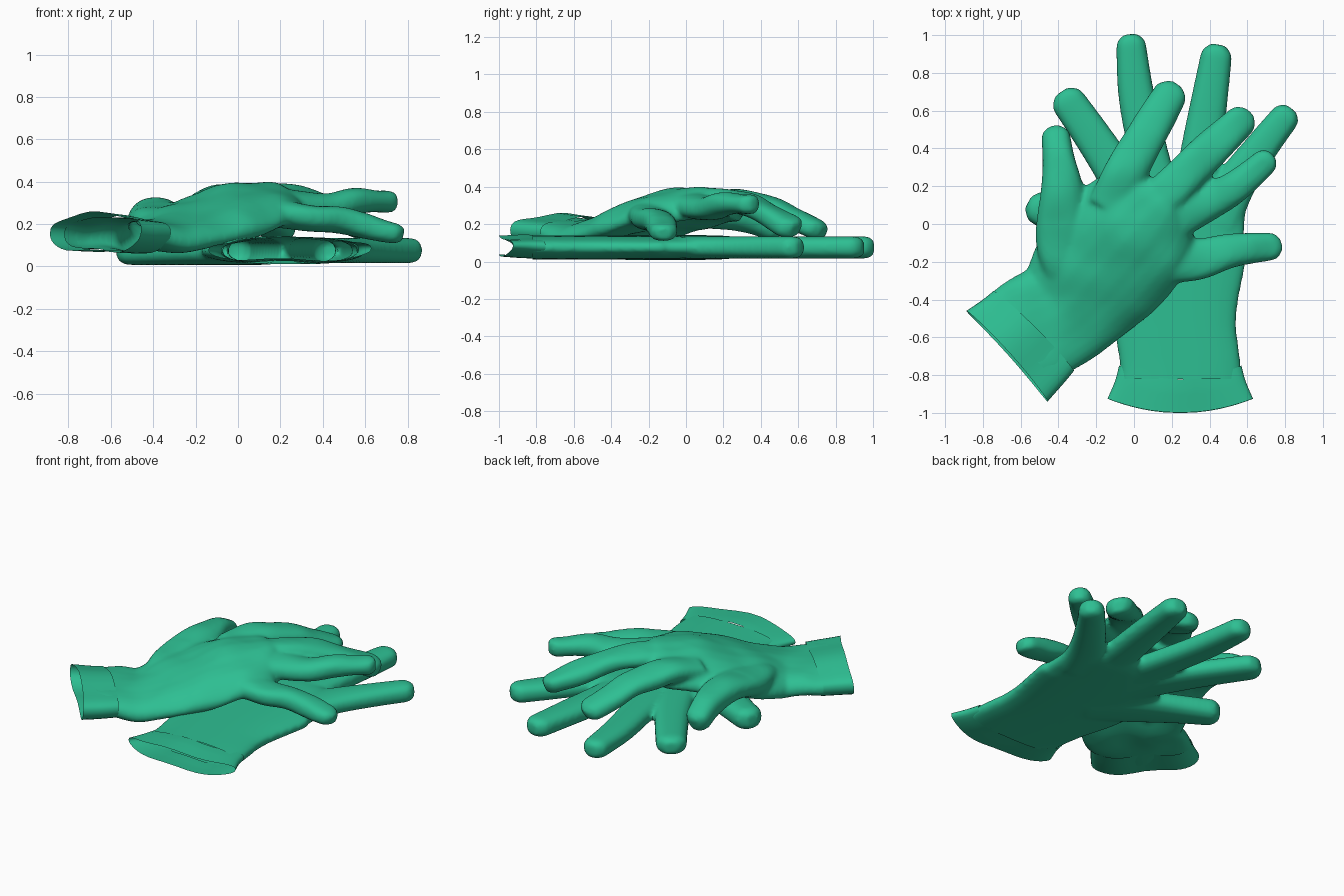
import bpy, bmesh, math
from mathutils import Vector, noise

if "Cube" in bpy.data.objects:
    bpy.data.objects.remove(bpy.data.objects["Cube"])

green = bpy.data.materials.new("green_rubber")
green.diffuse_color = (0.027, 0.52, 0.29, 1)
green.use_nodes = True
green.node_tree.nodes["Principled BSDF"].inputs["Base Color"].default_value = green.diffuse_color


def catmull(pts, n):
    """Smooth resampling of (x, y, z, half width, half height) stations."""
    p = [pts[0]] + list(pts) + [pts[-1]]
    out = []
    for i in range(1, len(p) - 2):
        for k in range(n):
            t = k / n
            out.append([0.5 * (2 * b + (c - a) * t + (2*a - 5*b + 4*c - d) * t*t
                               + (3*b - a - 3*c + d) * t**3)
                        for a, b, c, d in zip(p[i-1], p[i], p[i+1], p[i+2])])
    return out + [list(pts[-1])]


def tube(bm, pts, rounded=True, droop=0, arc=0, ripple=0, seg=28):
    """Loft flattened oval rings along the stations, with a round tip or open ends."""
    st = catmull(pts, 10)
    tip = Vector(st[-1][:3])
    rings = []
    for i, s in enumerate(st):
        c, w, h = Vector(s[:3]), s[3], s[4]
        a, b = st[max(i-1, 0)], st[min(i+1, len(st)-1)]
        t = (Vector(b[:3]) - Vector(a[:3])).normalized()
        side = t.cross(Vector((0, 0, 1))).normalized()
        up = side.cross(t)
        if rounded:
            d = min((tip - c).length / (0.7 * st[-1][3]), 1)
            f = max(math.sqrt(1 - (1 - d)**2), 0.45)
            w, h = w * f, h * (0.4 + 0.6 * f)
        sag = droop * min(1, max(0, 2.2 * i / len(st) - 0.3))
        ring = []
        for k in range(seg):
            q = 2 * math.pi * k / seg
            u, v = (math.copysign(abs(g)**0.8, g) for g in (math.cos(q), math.sin(q)))
            co = c + side * (w * u) + up * (h * v) - t * (arc * (1 - u*u))
            co.z += -sag * u*u + ripple * math.sin(5 * u + 1)
            ring.append(bm.verts.new(co))
        rings.append(ring)
    faces = []
    for r, s in zip(rings, rings[1:]):
        for k in range(seg):
            j = (k + 1) % seg
            faces.append(bm.faces.new((r[k], r[j], s[j], s[k])))
    if rounded:
        faces += [bm.faces.new(rings[0]), bm.faces.new(rings[-1])]
    bmesh.ops.recalc_face_normals(bm, faces=faces)


def finish(name, bm):
    me = bpy.data.meshes.new(name)
    bm.to_mesh(me)
    bm.free()
    ob = bpy.data.objects.new(name, me)
    bpy.context.collection.objects.link(ob)
    me.materials.append(green)
    bpy.ops.object.select_all(action='DESELECT')
    ob.select_set(True)
    bpy.context.view_layer.objects.active = ob
    return ob


def glove(name, palm, droop, fingers, wrinkle):
    """Fuse palm and fingers, open the wrist end and add soft wrinkles."""
    bm = bmesh.new()
    tube(bm, palm, droop=droop)
    for f in fingers:
        tube(bm, f)
    ob = finish(name, bm)
    rm = ob.modifiers.new("fuse", 'REMESH')
    rm.mode, rm.voxel_size = 'VOXEL', 0.014
    sm = ob.modifiers.new("soften", 'SMOOTH')
    sm.factor, sm.iterations = 0.5, 7
    bpy.ops.object.convert(target='MESH')
    bm = bmesh.new()
    bm.from_mesh(ob.data)
    a, b = Vector(palm[0][:3]), Vector(palm[1][:3])
    n = (b - a).normalized()
    bmesh.ops.bisect_plane(bm, geom=bm.verts[:] + bm.edges[:] + bm.faces[:],
                           plane_co=a + n * 0.06, plane_no=n, clear_inner=True)
    for v in bm.verts:
        v.co.z += wrinkle * noise.noise(v.co * 5)
    bm.to_mesh(ob.data)
    bm.free()
    if not ob.data.materials:
        ob.data.materials.append(green)
    bpy.ops.object.shade_smooth_by_angle(angle=math.radians(50))


def cuff(name, pts, arc, ripple):
    bm = bmesh.new()
    tube(bm, pts, rounded=False, arc=arc, ripple=ripple, seg=40)
    finish(name, bm)
    bpy.ops.object.shade_smooth_by_angle(angle=math.radians(50))


# Lower glove, lying flat
def flat(pts, h=0.06):
    return [(x, y, 0.075, w, h) for x, y, w in pts]


glove("lower_glove",
      flat([(.245, -.88, .325), (.245, -.75, .32), (.22, -.55, .325), (.2, -.3, .375),
            (.22, -.05, .39), (.29, .15, .31), (.31, .31, .2)], 0.064), 0,
      [flat([(.12, -.3, .15), (-.13, -.13, .135), (-.38, .02, .1), (-.56, .115, .085)], .068),
       flat([(.08, -.05, .12), (-.07, .23, .11), (-.21, .45, .1), (-.385, .7, .09)]),
       flat([(.15, .05, .12), (.07, .4, .105), (.01, .7, .095), (-.02, 1.005, .075)]),
       flat([(.31, .05, .12), (.35, .35, .11), (.39, .6, .1), (.445, .95, .08)]),
       flat([(.44, 0, .12), (.53, .2, .11), (.67, .4, .09), (.835, .61, .075)])],
      0)
cuff("lower_glove_cuff",
     [(.245, -.75, .075, .324, .058), (.245, -.83, .078, .345, .056),
      (.245, -.925, .08, .385, .05)], -0.075, 0.008)

# Upper glove, turned and draped over the lower one
H = 0.06
glove("upper_glove",
      [(-.65, -.68, .16, .305, .085), (-.53, -.56, .15, .295, .08),
       (-.36, -.45, .155, .3, .075), (-.19, -.25, .23, .36, .085),
       (-.03, -.07, .3, .36, .085), (.1, .08, .32, .3, .08), (.2, .18, .32, .18, .06)], 0.08,
      [[(-.33, -.3, .17, .13, .07), (-.38, -.08, .22, .14, .08), (-.38, .17, .245, .115, .07),
        (-.4, .35, .225, .085, .07), (-.42, .51, .16, .075, .065)],
       [(-.13, .08, .31, .12, H), (-.04, .28, .32, .115, H), (.06, .46, .285, .105, H),
        (.13, .58, .225, .1, H), (.22, .735, .15, .085, H)],
       [(.05, .05, .32, .11, H), (.26, .25, .325, .105, H), (.41, .4, .275, .1, H),
        (.61, .585, .17, .08, H)],
       [(.12, -.03, .31, .11, H), (.38, .11, .285, .1, H), (.54, .2, .305, .085, H),
        (.735, .365, .305, .065, H)],
       [(.05, -.2, .25, .12, H), (.32, -.19, .235, .11, H), (.52, -.14, .205, .09, H),
        (.78, -.115, .155, .07, .05)]],
      0.018)
cuff("upper_glove_cuff",
     [(-.53, -.565, .15, .3, .083), (-.6, -.635, .155, .31, .087),
      (-.672, -.7, .162, .322, .09)], 0.015, 0.01)
